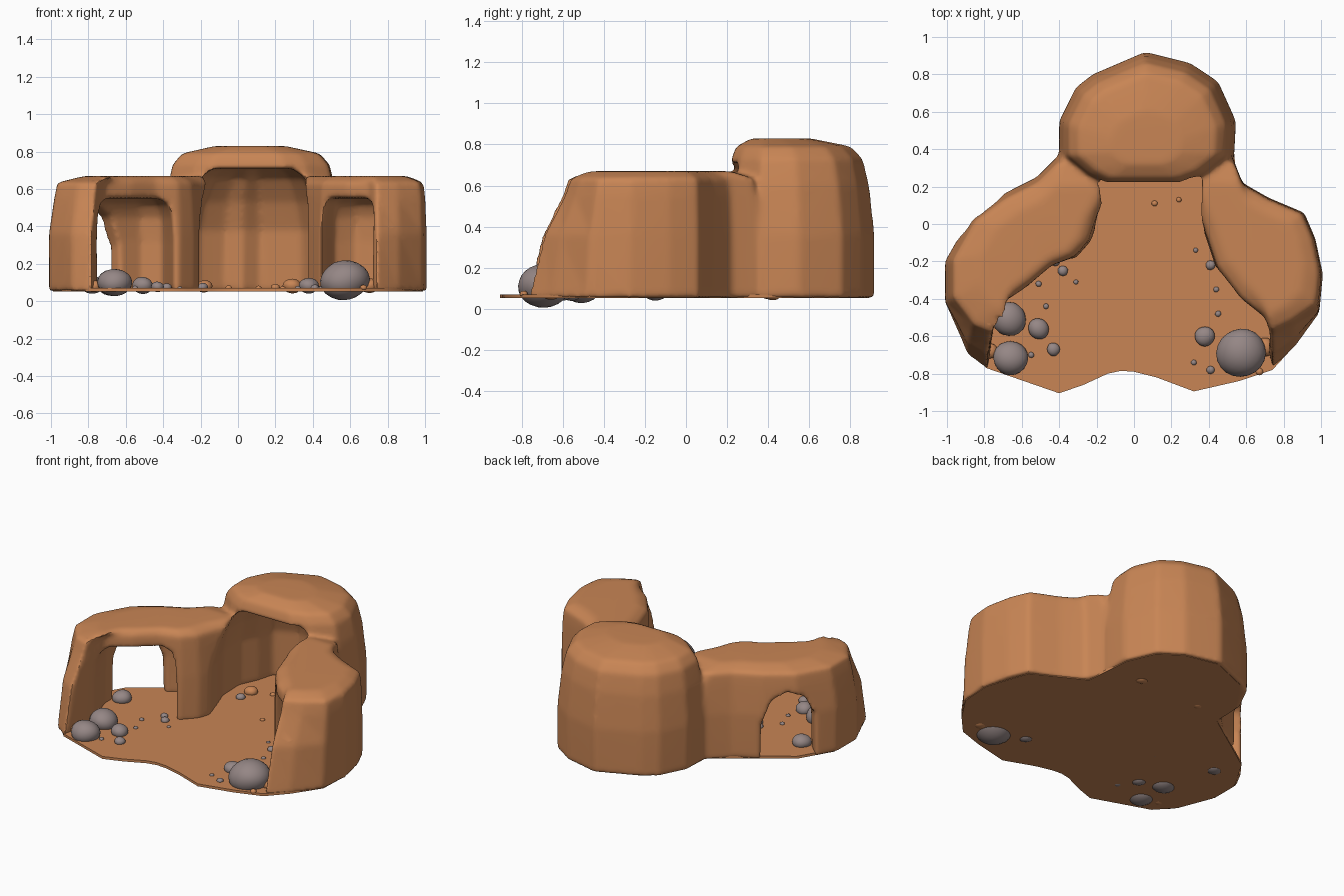
import bpy, bmesh, math, random
from mathutils import Vector, Matrix
random.seed(4)


def material(name, col):
    m = bpy.data.materials.new(name)
    m.diffuse_color = (*col, 1)
    return m


CLAY = material("orange_rock", (0.58, 0.235, 0.09))
GREY = material("grey_stone", (0.30, 0.24, 0.235))


def finish(name, bm, mat):
    bmesh.ops.recalc_face_normals(bm, faces=bm.faces)
    me = bpy.data.meshes.new(name)
    bm.to_mesh(me)
    bm.free()
    me.materials.append(mat)
    ob = bpy.data.objects.new(name, me)
    bpy.context.collection.objects.link(ob)
    return ob


def loft(name, outline, rings, mat=CLAY, centre=None):
    """Stack scaled copies of an outline; ring = (z, scale, toe pull towards the back)."""
    bm = bmesh.new()
    n = len(outline)
    cx, cy = centre or (sum(p[0] for p in outline) / n, sum(p[1] for p in outline) / n)
    layers = []
    for z, s, toe in rings:
        row = []
        for x, y in outline:
            px, py = cx + (x - cx) * s, cy + (y - cy) * s
            py += toe * max(0, -0.4 - py)
            row.append(bm.verts.new((px, py, z)))
        layers.append(row)
    for a, b in zip(layers, layers[1:]):
        for i in range(n):
            j = (i + 1) % n
            bm.faces.new((a[i], a[j], b[j], b[i]))
    caps = [bm.faces.new(layers[0][::-1]), bm.faces.new(layers[-1])]
    bmesh.ops.triangulate(bm, faces=caps)
    return finish(name, bm, mat)


def combine(base, other, op):
    m = base.modifiers.new(op, 'BOOLEAN')
    m.operation, m.object, m.solver = op, other, 'EXACT'
    bake(base)
    bpy.data.objects.remove(other)


def bake(ob):
    dg = bpy.context.evaluated_depsgraph_get()
    me = bpy.data.meshes.new_from_object(ob.evaluated_get(dg))
    ob.modifiers.clear()
    ob.data = me


# Rock masses: rear dome and two curved wings
rock = loft("rock_walls", [
    (-0.40, 0.36), (-0.40, 0.55), (-0.31, 0.73), (-0.22, 0.80), (0.06, 0.92), (0.30, 0.86),
    (0.45, 0.76), (0.545, 0.55), (0.535, 0.36), (0.40, 0.25), (0.27, 0.20), (-0.17, 0.20), (-0.27, 0.25)],
    [(0.055, 1, 0), (0.36, 1, 0), (0.60, 0.95, 0), (0.73, 0.89, 0), (0.79, 0.78, 0), (0.83, 0.40, 0)],
    centre=(0.06, 0.40))
left = loft("left_wing", [
    (-0.05, 0.36), (-0.40, 0.37), (-0.52, 0.25), (-0.70, 0.16), (-0.88, 0.03), (-1.01, -0.20),
    (-1.01, -0.42), (-0.93, -0.60), (-0.89, -0.70), (-0.78, -0.78), (-0.76, -0.62), (-0.73, -0.47),
    (-0.58, -0.35), (-0.44, -0.23), (-0.31, -0.18), (-0.23, -0.09), (-0.18, 0.06), (-0.08, 0.24)],
    [(0.055, 1, 0), (0.36, 1, 0.2), (0.55, 0.95, 0.4), (0.635, 0.92, 0.45), (0.67, 0.66, 0.5)],
    centre=(-0.45, -0.1))
right = loft("right_wing", [
    (0.20, 0.36), (0.53, 0.35), (0.58, 0.22), (0.72, 0.14), (0.91, 0.06), (0.97, -0.08), (1.01, -0.27),
    (0.99, -0.48), (0.86, -0.66), (0.74, -0.77), (0.70, -0.60), (0.57, -0.41), (0.44, -0.24),
    (0.36, 0.0), (0.25, 0.25)],
    [(0.055, 1, 0), (0.36, 1, 0.2), (0.55, 0.98, 0.45), (0.635, 0.95, 0.5), (0.67, 0.70, 0.5)],
    centre=(0.66, -0.1))
combine(rock, left, 'UNION')
combine(rock, right, 'UNION')

# Hollows: folded rear chamber and the two side alcoves
chamber = loft("chamber_cutter", [
    (-0.20, -0.04), (-0.25, 0.12), (-0.30, 0.26), (-0.31, 0.45), (-0.25, 0.58), (-0.22, 0.70), (-0.07, 0.77),
    (0.02, 0.74), (0.12, 0.80), (0.25, 0.75), (0.35, 0.71), (0.44, 0.55), (0.45, 0.40), (0.46, 0.20),
    (0.43, -0.02)], [(-0.1, 1, 0), (0.38, 0.98, 0), (0.53, 0.89, 0), (0.66, 0.74, 0), (0.71, 0.56, 0)],
    centre=(0.08, 0.22))
alcove_rings = [(-0.1, 1, 0), (0.32, 1, 0), (0.45, 0.97, 0), (0.52, 0.88, 0), (0.55, 0.66, 0)]
alcove_l = loft("left_alcove_cutter", [
    (-0.74, -0.74), (-0.76, -0.48), (-0.84, -0.24), (-0.83, -0.07), (-0.70, 0.06), (-0.52, 0.17),
    (-0.40, 0.15), (-0.37, -0.03), (-0.35, -0.16), (-0.32, -0.5)], alcove_rings, centre=(-0.56, -0.32))
alcove_r = loft("right_alcove_cutter", [
    (0.34, -0.55), (0.47, -0.18), (0.51, 0.02), (0.63, 0.08), (0.80, 0.01), (0.88, -0.16),
    (0.86, -0.36), (0.75, -0.50), (0.70, -0.75)], alcove_rings, centre=(0.6, -0.32))

# Arched window through the outer wall of the left wing
prof = [(-0.15, -0.1), (0.20, -0.1), (0.19, 0.3), (0.13, 0.45), (0.03, 0.51), (-0.08, 0.47), (-0.14, 0.35)]
bm = bmesh.new()
ends = [[bm.verts.new((u, v, z)) for u, z in prof] for v in (-0.22, 0.3)]
for i in range(7):
    j = (i + 1) % 7
    bm.faces.new((ends[0][i], ends[0][j], ends[1][j], ends[1][i]))
bm.faces.new(ends[0])
bm.faces.new(ends[1][::-1])
bm.transform(Matrix.Translation((-0.80, 0.0, 0)) @ Matrix.Rotation(math.radians(45), 4, 'Z'))
window = finish("window_cutter", bm, CLAY)
for c in (chamber, alcove_l, alcove_r, window):
    combine(rock, c, 'DIFFERENCE')

# Blend everything into weathered rock
m = rock.modifiers.new("blend", 'REMESH')
m.mode, m.voxel_size = 'VOXEL', 0.014
m = rock.modifiers.new("soften", 'SMOOTH')
m.factor, m.iterations = 0.5, 14
m = rock.modifiers.new("reduce", 'DECIMATE')
m.ratio = 0.25
bake(rock)
rock.data.materials.clear()
rock.data.materials.append(CLAY)

# Thin floor slab
floor = loft("floor", [
    (-0.99, -0.42), (-0.90, -0.65), (-0.79, -0.77), (-0.40, -0.905), (-0.27, -0.86), (-0.14, -0.80),
    (-0.07, -0.785), (0.0, -0.79), (0.12, -0.82), (0.32, -0.895), (0.56, -0.84), (0.74, -0.78),
    (0.86, -0.65), (0.98, -0.47), (0.99, -0.25), (0.89, 0.04), (0.55, 0.22), (0.52, 0.55), (0.44, 0.74),
    (0.29, 0.84), (0.06, 0.89), (-0.21, 0.78), (-0.38, 0.54), (-0.39, 0.34), (-0.70, 0.13),
    (-0.86, 0.02), (-0.99, -0.2)],
    [(0.053, 1, 0), (0.07, 1, 0)])


# Boulders and pebbles: (x, y, radius)
def stones(name, items, mat):
    bm = bmesh.new()
    for x, y, r in items:
        z = 0.065 + 0.35 * r
        new = bmesh.ops.create_icosphere(bm, subdivisions=3 if r > 0.03 else 2, radius=r)["verts"]
        d = Vector((random.random(), random.random(), 0.3)).normalized()
        for v in new:
            v.co *= 1 + 0.04 * math.sin(3 * v.co.normalized().dot(d) + x * 9)
            v.co.z *= 0.79
            v.co += Vector((x, y, z))
    return finish(name, bm, mat)


grey = stones("grey_stones", [
    (0.57, -0.69, 0.132), (-0.67, -0.51, 0.09), (-0.66, -0.72, 0.092), (-0.51, -0.56, 0.056),
    (-0.43, -0.67, 0.035), (0.38, -0.60, 0.053), (0.41, -0.78, 0.022), (0.32, -0.74, 0.015),
    (-0.38, -0.25, 0.028), (-0.42, -0.20, 0.025), (-0.51, -0.32, 0.016), (-0.31, -0.31, 0.013),
    (-0.47, -0.44, 0.015), (-0.55, -0.70, 0.016), (0.41, -0.22, 0.026), (0.44, -0.35, 0.015),
    (0.45, -0.48, 0.016), (0.33, -0.14, 0.013), (-0.19, 0.30, 0.03), (-0.78, -0.15, 0.06)], GREY)
clay = stones("orange_stones", [
    (0.67, -0.79, 0.02), (0.70, -0.66, 0.05), (0.29, 0.42, 0.05), (-0.18, 0.40, 0.042),
    (0.11, 0.11, 0.016), (0.24, 0.13, 0.014), (0.20, 0.38, 0.025), (-0.05, 0.45, 0.018),
    (-0.77, -0.68, 0.04)], CLAY)

# Smooth shading with the harder rock edges kept
bpy.ops.object.select_all(action='DESELECT')
for ob in (rock, floor, grey, clay):
    ob.select_set(True)
bpy.context.view_layer.objects.active = rock
bpy.ops.object.shade_smooth_by_angle(angle=math.radians(40))
